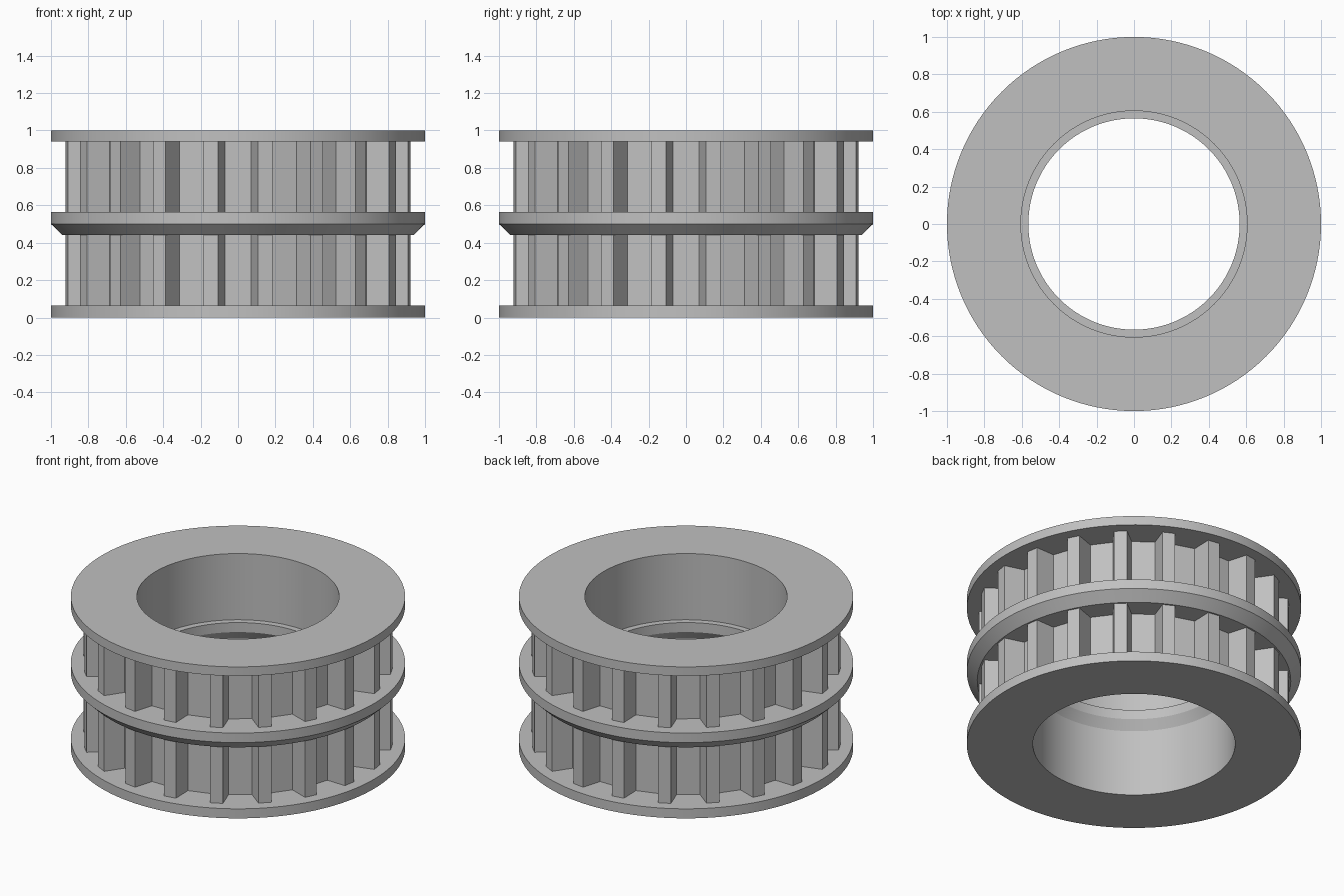
import bpy
import bmesh
from math import sin, cos, pi, radians

cube = bpy.data.objects.get("Cube")
if cube:
    bpy.data.objects.remove(cube)

metal = bpy.data.materials.new("plain grey metal")
metal.use_nodes = True
grey = (0.53, 0.53, 0.53, 1)
metal.diffuse_color = grey
metal.node_tree.nodes["Principled BSDF"].inputs["Base Color"].default_value = grey


def ring_from_loops(name, loops, smooth):
    """Join equal-sized point loops, and the last to the first, into a closed ring."""
    bm = bmesh.new()
    rows = [[bm.verts.new(p) for p in loop] for loop in loops]
    n = len(rows[0])
    for row, following in zip(rows, rows[1:] + rows[:1]):
        for i in range(n):
            j = (i + 1) % n
            bm.faces.new((row[i], row[j], following[j], following[i]))
    bmesh.ops.recalc_face_normals(bm, faces=bm.faces)
    mesh = bpy.data.meshes.new(name)
    bm.to_mesh(mesh)
    bm.free()
    mesh.materials.append(metal)
    obj = bpy.data.objects.new(name, mesh)
    bpy.context.collection.objects.link(obj)
    if smooth:
        bpy.ops.object.select_all(action='DESELECT')
        obj.select_set(True)
        bpy.context.view_layer.objects.active = obj
        bpy.ops.object.shade_smooth_by_angle(angle=radians(30))
    return obj


def circle(radius, z, sides=128):
    return [(radius * cos(2 * pi * i / sides), radius * sin(2 * pi * i / sides), z)
            for i in range(sides)]


# Spool: three flanges, plain core and stepped bore in one turned profile
RIM, CORE, BORE, LIP = 1.0, 0.78, 0.605, 0.565
profile = [
    (BORE, 0), (RIM, 0), (RIM, 0.063), (CORE, 0.063),
    (CORE, 0.44), (0.938, 0.44), (RIM, 0.5), (RIM, 0.563), (CORE, 0.563),
    (CORE, 0.94), (RIM, 0.94), (RIM, 1), (BORE, 1),
    (BORE, 0.563), (LIP, 0.563), (LIP, 0.5), (BORE, 0.44),
]
ring_from_loops("flanged_spool", [circle(r, z) for r, z in profile], True)

# Toothed rings: tapered flat-tipped teeth with flat groove floors
TEETH = 20
TOOTH = [(-4, 0.8), (-2.4, 0.928), (2.4, 0.928), (4, 0.8)]


def tooth_outline(z, radius=None):
    points = []
    for k in range(TEETH):
        for offset, r in TOOTH:
            a = 2 * pi * (k + 0.5) / TEETH + radians(offset)
            points.append(((radius or r) * cos(a), (radius or r) * sin(a), z))
    return points


for name, low, high in (("lower_teeth", 0.055, 0.445), ("upper_teeth", 0.555, 0.945)):
    ring_from_loops(name, [tooth_outline(low), tooth_outline(high),
                           tooth_outline(high, 0.7), tooth_outline(low, 0.7)], False)
